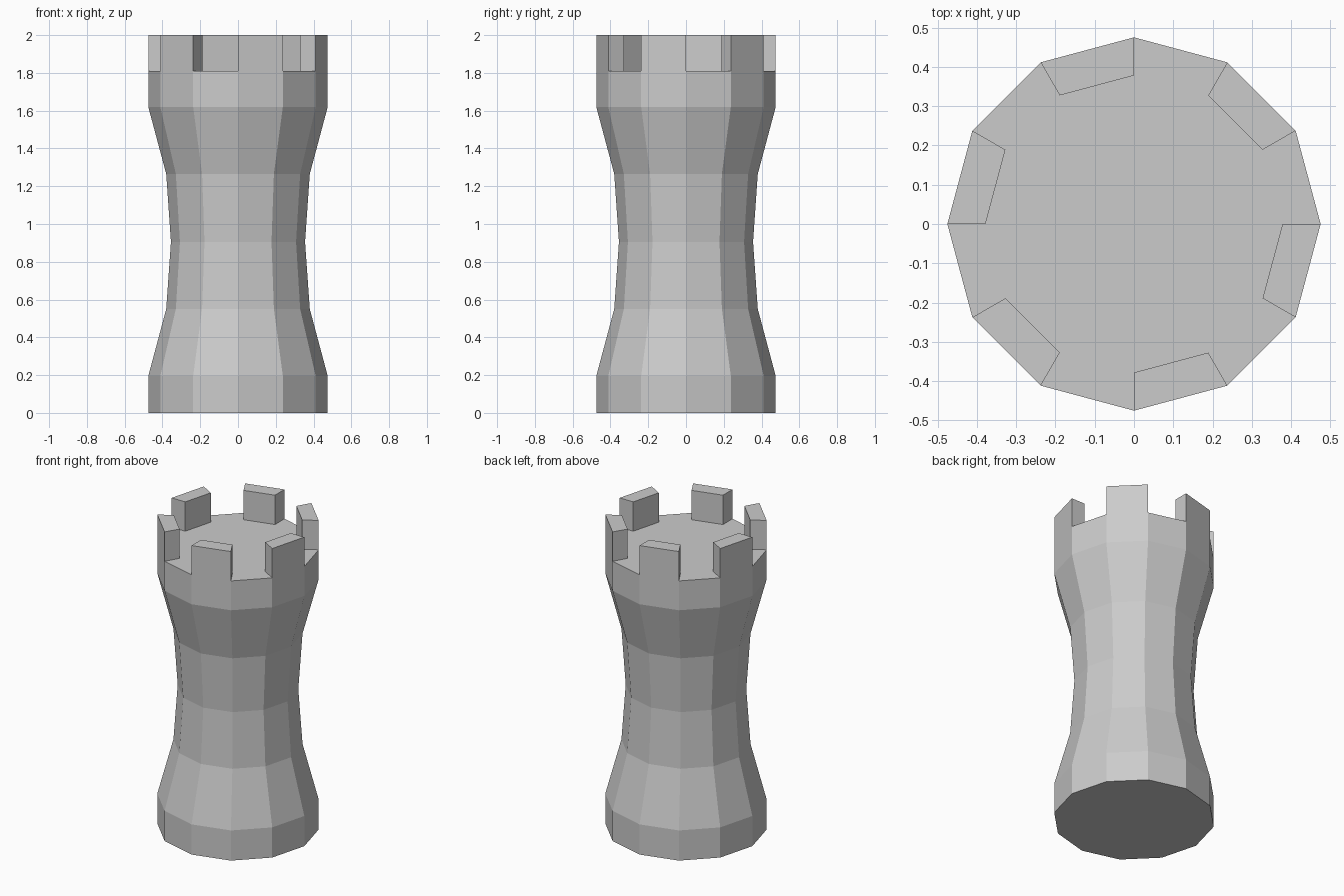
import bpy, bmesh
from math import cos, sin, radians

if "Cube" in bpy.data.objects:
    bpy.data.objects.remove(bpy.data.objects["Cube"])

SIDES = 12
# Tower profile as (radius, height); the last ring is the inner edge of the battlements
PROFILE = [(0.475, 0), (0.475, 0.195), (0.38, 0.55), (0.355, 0.905), (0.38, 1.265),
           (0.475, 1.62), (0.475, 1.81), (0.378, 1.81)]
MERLON_HEIGHT = 0.19

bm = bmesh.new()


def ring(r, z):
    return [bm.verts.new((r * cos(radians(30 * i)), r * sin(radians(30 * i)), z))
            for i in range(SIDES)]


# Waisted twelve-sided body
rings = [ring(r, z) for r, z in PROFILE]
rim = []
for low, high in zip(rings, rings[1:]):
    rim = [bm.faces.new((low[i], low[(i + 1) % SIDES], high[(i + 1) % SIDES], high[i]))
           for i in range(SIDES)]
bm.faces.new(rings[0][::-1])
bm.faces.new(rings[-1])

# Six merlons raised from every second segment of the rim
for face in rim[1::2]:
    top = bmesh.ops.extrude_discrete_faces(bm, faces=[face])["faces"][0]
    bmesh.ops.translate(bm, verts=top.verts, vec=(0, 0, MERLON_HEIGHT))

bmesh.ops.recalc_face_normals(bm, faces=bm.faces)
mesh = bpy.data.meshes.new("castle_tower")
bm.to_mesh(mesh)
bm.free()
bpy.context.collection.objects.link(bpy.data.objects.new("castle_tower", mesh))
